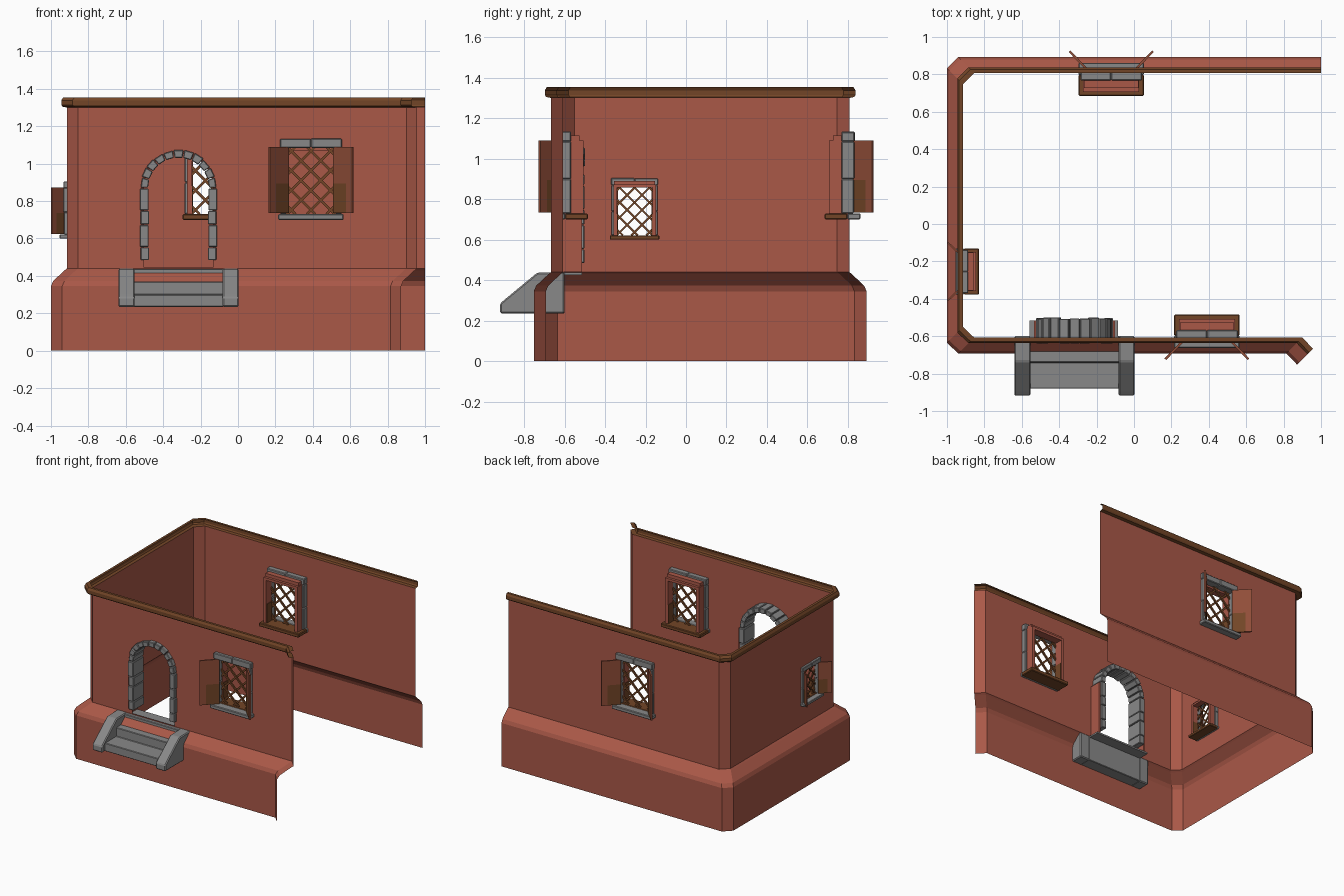
import bpy, bmesh, math, random
from mathutils import Matrix, Vector

if "Cube" in bpy.data.objects:
    bpy.data.objects.remove(bpy.data.objects["Cube"])

random.seed(4)


def material(name, rgb):
    m = bpy.data.materials.new(name)
    m.diffuse_color = (*rgb, 1)
    m.use_nodes = True
    m.node_tree.nodes["Principled BSDF"].inputs["Base Color"].default_value = m.diffuse_color
    return m


RED = material("red plaster", (0.40, 0.098, 0.064))
BROWN = material("brown wood", (0.17, 0.060, 0.020))
GREY = material("grey stone", (0.25, 0.25, 0.25))
RUST = material("rust wood", (0.28, 0.075, 0.04))


def finish(bm, name, mats, matrix=None, bevel=0):
    me = bpy.data.meshes.new(name)
    bm.to_mesh(me)
    bm.free()
    ob = bpy.data.objects.new(name, me)
    bpy.context.collection.objects.link(ob)
    for m in mats:
        me.materials.append(m)
    if matrix:
        ob.matrix_world = matrix
    if bevel:
        b = ob.modifiers.new("bevel", "BEVEL")
        b.width, b.segments = bevel, 1
    return ob


def add_box(bm, lo, hi, mat=0, turn=None):
    """Box between two corners, optionally moved by a matrix."""
    lo, hi = Vector(lo), Vector(hi)
    m = Matrix.Translation((lo + hi) / 2) @ Matrix.Diagonal((*(hi - lo), 1))
    if turn:
        m = turn @ m
    res = bmesh.ops.create_cube(bm, size=1, matrix=m)
    for f in {f for v in res["verts"] for f in v.link_faces}:
        f.material_index = mat


def boxes(name, mat, items, matrix=None, bevel=0):
    bm = bmesh.new()
    for lo, hi in items:
        add_box(bm, lo, hi)
    return finish(bm, name, [mat], matrix, bevel)


def prism_x(bm, outline, x0, x1):
    """Extrude a (y, z) outline along x."""
    a = [bm.verts.new((x0, y, z)) for y, z in outline]
    b = [bm.verts.new((x1, y, z)) for y, z in outline]
    bm.faces.new(a)
    bm.faces.new(b[::-1])
    for i in range(len(a)):
        j = (i + 1) % len(a)
        bm.faces.new((a[j], a[i], b[i], b[j]))
    bmesh.ops.recalc_face_normals(bm, faces=bm.faces)


# Plan of the wall: point and outward offset direction
FRONT, BACK, LEFT = -0.607, 0.807, -0.915
PLAN = [((1.0, BACK), (0, 1)), ((-0.855, BACK), (-1, 1)), ((LEFT, 0.747), (-1, 1)),
        ((LEFT, -0.55), (-1, -1)), ((-0.855, FRONT), (-1, -1)),
        ((0.90, FRONT), (-1, -1)), ((0.957, -0.667), (-1, -1))]


def sweep(name, profile, mat):
    """Sweep an (offset, height) profile along the plan as an open sheet."""
    bm = bmesh.new()
    rows = [[bm.verts.new((p[0] + n[0] * d, p[1] + n[1] * d, z)) for d, z in profile]
            for p, n in PLAN]
    for r, s in zip(rows, rows[1:]):
        for i in range(len(profile) - 1):
            bm.faces.new((r[i], s[i], s[i + 1], r[i + 1]))
    return finish(bm, name, [mat])


sweep("wall_base", [(0.085, 0), (0.085, 0.345), (0.073, 0.373), (0.012, 0.43), (0, 0.44)], RED)
sweep("roof_trim", [(0, 1.30), (0.024, 1.305), (0.03, 1.315), (0.03, 1.338),
                    (0.02, 1.355), (0, 1.355)], BROWN)

# Window list: position on wall, bottom height, turn about z, scale
WINDOWS = {"front": ((0.39, FRONT), 0.70, math.pi, 1.0),
           "back": ((-0.122, BACK), 0.70, 0, 1.0),
           "left": ((LEFT, -0.254), 0.60, math.pi / 2, 0.70)}
DOOR_X, SPRING = -0.318, 0.87


def rect(c, z, s):
    return [(c - 0.14 * s, z + 0.02 * s), (c + 0.14 * s, z + 0.02 * s),
            (c + 0.14 * s, z + 0.40 * s), (c - 0.14 * s, z + 0.40 * s)]


arch = [(DOOR_X + 0.185 * math.cos(a), SPRING + 0.185 * math.sin(a))
        for a in [math.pi * i / 14 for i in range(15)]]
door_hole = arch + [(DOOR_X - 0.185, 0.445), (DOOR_X + 0.185, 0.445)]
HOLES = {0: [rect(-0.122, 0.70, 1)], 2: [rect(-0.254, 0.60, 0.7)],
         4: [door_hole, rect(0.39, 0.70, 1)]}

# Upper wall panels with window and door openings
bm = bmesh.new()
for i in range(len(PLAN) - 1):
    (ax, ay), (bx, by) = PLAN[i][0], PLAN[i + 1][0]
    along_y = i == 2
    corners = [(ax, ay, 0.44), (bx, by, 0.44), (bx, by, 1.302), (ax, ay, 1.302)]
    loops = [corners]
    for hole in HOLES.get(i, []):
        loops.append([(LEFT, u, z) if along_y else (u, ay, z) for u, z in hole])
    edges = []
    for lp in loops:
        vs = [bm.verts.new(p) for p in lp]
        edges += [bm.edges.new((vs[k], vs[(k + 1) % len(vs)])) for k in range(len(vs))]
    bmesh.ops.triangle_fill(bm, edges=edges, use_beauty=True,
                            normal=Vector((by - ay, ax - bx, 0)).normalized())
finish(bm, "upper_wall", [RED])


def lattice(matrix, name):
    """Diagonal bars clipped to the window opening."""
    bm = bmesh.new()
    w, z0, z1, step = 0.135, 0.03, 0.39, 0.105
    for sgn in (1, -1):
        for k in range(-4, 5):
            c = (z0 + z1) / 2 + (k + 0.5) * step     # z = c + sgn * u
            ends = sorted(((z0 - c) * sgn, (z1 - c) * sgn))
            u0, u1 = max(-w, ends[0]), min(w, ends[1])
            if u1 - u0 < 0.02:
                continue
            um = (u0 + u1) / 2
            half = (u1 - u0) / 2 * math.sqrt(2)
            turn = (Matrix.Translation((um, -0.03 + sgn * 0.003, c + sgn * um))
                    @ Matrix.Rotation(-sgn * math.pi / 4, 4, "Y"))
            add_box(bm, (-half, -0.006, -0.007), (half, 0.006, 0.007), 0, turn)
    finish(bm, name, [BROWN], matrix)


# Windows: local x along the wall, y outward, z up from the sill
for side, ((px, py), z, turn, s) in WINDOWS.items():
    M = Matrix.Translation((px, py, z)) @ Matrix.Rotation(turn, 4, "Z") @ Matrix.Scale(s, 4)
    stone = [((-0.165, -0.04, 0.385), (0.0, 0.027, 0.435)), ((0.0, -0.04, 0.385), (0.165, 0.025, 0.433)),
             ((-0.175, -0.01, 0.0), (0.175, 0.055, 0.03))]
    for m in (-1, 1):
        a, b = sorted((m * 0.13, m * 0.163))
        stone += [((a, -0.04, 0.03), (b, 0.022, 0.20)), ((a, -0.04, 0.20), (b, 0.025, 0.385))]
    boxes(side + "_window_stone_frame", GREY, stone, M, 0.005)
    boxes(side + "_window_inner_reveal", RED,
          [((-0.15, -0.10, 0.03), (-0.125, -0.035, 0.39)),
           ((0.125, -0.10, 0.03), (0.15, -0.035, 0.39)),
           ((-0.15, -0.10, 0.37), (0.15, -0.035, 0.39)),
           ((-0.145, -0.08, 0.39), (0.145, -0.035, 0.415))], M)
    # Worn lower lining of the reveal
    boxes(side + "_window_lining", BROWN,
          [((-0.125, -0.098, 0.03), (-0.121, -0.035, 0.18)),
           ((0.121, -0.098, 0.03), (0.125, -0.035, 0.18))], M)
    boxes(side + "_window_inner_sill", BROWN, [((-0.175, -0.122, 0.0), (0.175, -0.01, 0.03))], M, 0.005)
    lattice(M, side + "_window_lattice")
    # Open shutters, brown on the lower inner part
    for m, label in ((-1, "a"), (1, "b")):
        bm = bmesh.new()
        T = Matrix.Translation((m * 0.122, 0.012, 0)) @ Matrix.Rotation(m * math.radians(46), 4, "Z")
        for u0, u1, h0, h1, mat in ((0, 0.10, 0.035, 0.195, 1), (0.10, 0.145, 0.035, 0.195, 0),
                                    (0, 0.145, 0.195, 0.39, 0)):
            a, b = sorted((m * u0, m * u1))
            add_box(bm, (a, -0.006, h0), (b, 0.006, h1), mat, T)
        finish(bm, f"{side}_shutter_{label}", [RUST, BROWN], M)

# Door arch: wedge stones round the top, blocks down the jambs
bm = bmesh.new()
N = 11
for i in range(N):
    a0, a1 = math.pi * (i + 0.04) / N, math.pi * (i + 0.96) / N
    ro, grow = 0.203 + random.uniform(-0.003, 0.004), random.uniform(-0.006, 0.004)
    ring = [(r * math.cos(a), r * math.sin(a)) for r, a in
            ((0.163, a0), (ro, a0), (ro, a1), (0.163, a1))]
    vs = [[bm.verts.new((DOOR_X + x, y, SPRING + z)) for x, z in ring]
          for y in (-0.635 + grow, -0.502 + grow)]
    bm.faces.new(vs[0])
    bm.faces.new(vs[1][::-1])
    for k in range(4):
        j = (k + 1) % 4
        bm.faces.new((vs[0][j], vs[0][k], vs[1][k], vs[1][j]))
for m in (-1, 1):
    z = 0.485
    for k, h in enumerate((0.07, 0.12, 0.075, 0.12)):
        w = 0.003 * (k % 2)
        a, b = sorted((DOOR_X + m * (0.157 + w), DOOR_X + m * (0.203 + w)))
        add_box(bm, (a, -0.635 - w, z), (b, -0.502, z + h - 0.003))
        z += h
bmesh.ops.recalc_face_normals(bm, faces=bm.faces)
finish(bm, "door_arch_stones", [GREY], bevel=0.004)
boxes("door_side_reveal", RED,
      [((DOOR_X + m * 0.211 - 0.005, FRONT, 0.44), (DOOR_X + m * 0.211 + 0.005, -0.515, 0.86))
       for m in (-1, 1)])

# Entrance steps with sloped stone cheeks
bm = bmesh.new()
prism_x(bm, [(-0.60, 0.235), (-0.88, 0.235), (-0.88, 0.30), (-0.74, 0.30), (-0.74, 0.37),
             (-0.635, 0.37), (-0.635, 0.438), (-0.60, 0.438)], -0.56, -0.075)
finish(bm, "entrance_steps", [GREY], bevel=0.004)
boxes("door_threshold", GREY, [((-0.56, -0.61, 0.425), (-0.085, -0.515, 0.438))])
for name, x0, x1 in (("left_step_cheek", -0.64, -0.553), ("right_step_cheek", -0.083, 0.003)):
    bm = bmesh.new()
    prism_x(bm, [(-0.60, 0.235), (-0.918, 0.235), (-0.918, 0.285), (-0.895, 0.305),
                 (-0.735, 0.437), (-0.60, 0.44)], x0, x1)
    finish(bm, name, [GREY], bevel=0.007)
